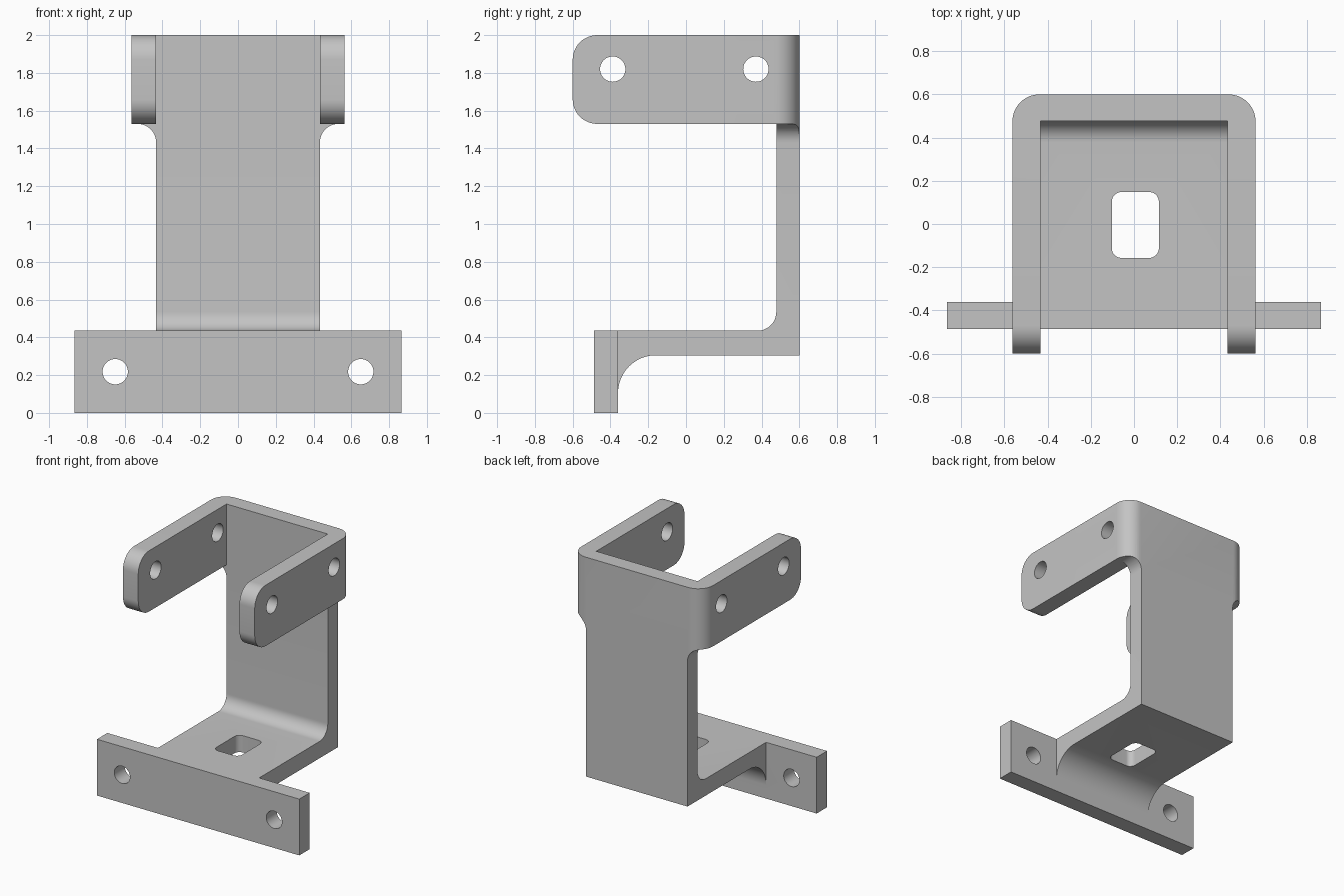
import bpy, bmesh, math
from mathutils import Vector

if "Cube" in bpy.data.objects:
    bpy.data.objects.remove(bpy.data.objects["Cube"], do_unlink=True)

grey = bpy.data.materials.new("bracket grey")
colour = (0.55, 0.55, 0.55, 1)
grey.diffuse_color = colour
grey.use_nodes = True
grey.node_tree.nodes["Principled BSDF"].inputs["Base Color"].default_value = colour


def rounded(corners, steps=12):
    """Outline from (a, b) sharp corners and (a, b, radius) round corners."""
    out = []
    for i, corner in enumerate(corners):
        p = Vector(corner[:2])
        if len(corner) == 2:
            out.append(p)
            continue
        r = corner[2]
        to_prev = (Vector(corners[i - 1][:2]) - p).normalized()
        to_next = (Vector(corners[(i + 1) % len(corners)][:2]) - p).normalized()
        centre = p + r * (to_prev + to_next)
        for s in range(steps + 1):
            t = math.pi / 2 * s / steps
            out.append(centre - r * (to_next * math.cos(t) + to_prev * math.sin(t)))
    return out


def circle(a, b, r, sides=48):
    angles = [2 * math.pi * i / sides for i in range(sides)]
    return [Vector((a + r * math.cos(t), b + r * math.sin(t))) for t in angles]


def prism(name, outline, axis, low, high):
    """Extrude an outline along x, y or z."""
    place = {"x": lambda a, b, d: (d, a, b),
             "y": lambda a, b, d: (a, d, b),
             "z": lambda a, b, d: (a, b, d)}[axis]
    bm = bmesh.new()
    ends = [[bm.verts.new(place(p.x, p.y, d)) for p in outline] for d in (low, high)]
    for ring in ends:
        bm.faces.new(ring)
    n = len(outline)
    for i in range(n):
        j = (i + 1) % n
        bm.faces.new((ends[0][i], ends[0][j], ends[1][j], ends[1][i]))
    bmesh.ops.recalc_face_normals(bm, faces=bm.faces)
    mesh = bpy.data.meshes.new(name)
    bm.to_mesh(mesh)
    bm.free()
    mesh.materials.append(grey)
    obj = bpy.data.objects.new(name, mesh)
    bpy.context.collection.objects.link(obj)
    return obj


def combine(target, other, operation):
    """Apply a boolean and remove the helper."""
    bpy.context.view_layer.objects.active = target
    mod = target.modifiers.new("boolean", "BOOLEAN")
    mod.operation, mod.solver, mod.object = operation, "EXACT", other
    bpy.ops.object.modifier_apply(modifier=mod.name)
    bpy.data.objects.remove(other, do_unlink=True)


# Side profile: shelf, back wall and arms with their fillets
body = prism("bracket", rounded([
    (-0.42, 0.06), (-0.36, 0.06), (-0.36, 0.305, 0.2), (0.65, 0.305),
    (0.65, 2), (-0.6, 2, 0.13), (-0.6, 1.53, 0.13), (0.478, 1.53),
    (0.478, 0.435, 0.1), (-0.42, 0.435)]), "x", -0.7, 0.7)

# Plan outline rounds the back corners of the yoke
combine(body, prism("plan_limit", rounded([
    (-0.563, -0.8), (0.563, -0.8), (0.563, 0.6, 0.125), (-0.563, 0.6, 0.125)]),
    "z", -0.1, 2.1), "INTERSECT")

# Front outline narrows the wall below the yoke
combine(body, prism("front_limit", rounded([
    (-0.433, -0.1), (0.433, -0.1), (0.433, 1.53, 0.1), (0.65, 1.53),
    (0.65, 2.1), (-0.65, 2.1), (-0.65, 1.53), (-0.433, 1.53, 0.1)]),
    "y", -0.9, 0.9), "INTERSECT")

# Space between the arms
combine(body, prism("yoke_gap", rounded([
    (-0.433, -0.8), (0.433, -0.8), (0.433, 0.478), (-0.433, 0.478)]),
    "z", 1.45, 2.1), "DIFFERENCE")

# Front mounting plate
combine(body, prism("mounting_plate", rounded([
    (-0.865, 0), (0.865, 0), (0.865, 0.435), (-0.865, 0.435)]),
    "y", -0.487, -0.36), "UNION")

# Shelf window
combine(body, prism("shelf_window", rounded([
    (-0.103, -0.157, 0.045), (0.115, -0.157, 0.045),
    (0.115, 0.148, 0.045), (-0.103, 0.148, 0.045)]), "z", 0.2, 0.6), "DIFFERENCE")

# Bolt holes through the plate and the arms
for x in (-0.65, 0.65):
    combine(body, prism("plate_hole", circle(x, 0.218, 0.067), "y", -0.7, -0.2), "DIFFERENCE")
for y in (-0.388, 0.37):
    combine(body, prism("arm_hole", circle(y, 1.82, 0.067), "x", -0.8, 0.8), "DIFFERENCE")

bpy.ops.object.select_all(action="DESELECT")
body.select_set(True)
bpy.context.view_layer.objects.active = body
bpy.ops.object.shade_smooth_by_angle(angle=math.radians(30))
